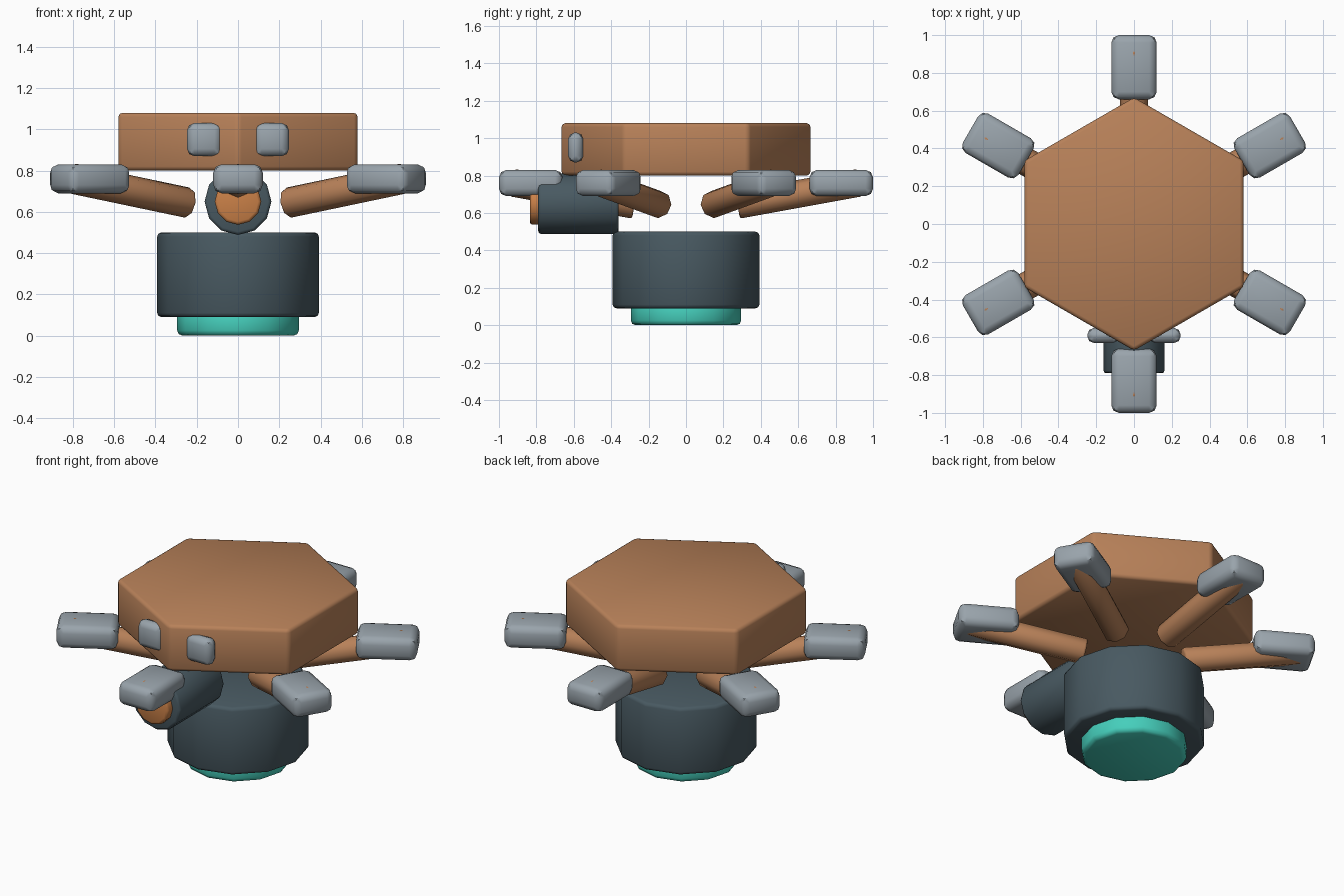
import bpy
import math
from mathutils import Vector

cube = bpy.data.objects.get("Cube")
if cube:
    bpy.data.objects.remove(cube, do_unlink=True)


def material(name, rgb):
    m = bpy.data.materials.new(name)
    m.use_nodes = True
    m.diffuse_color = (*rgb, 1)
    m.node_tree.nodes["Principled BSDF"].inputs["Base Color"].default_value = (*rgb, 1)
    return m


COPPER = material("copper brown", (0.48, 0.22, 0.10))
STEEL = material("steel grey", (0.32, 0.37, 0.41))
SLATE = material("dark slate", (0.065, 0.10, 0.12))
TEAL = material("teal glow", (0.06, 0.62, 0.50))
ORANGE = material("orange lens", (0.60, 0.22, 0.065))


def finish(name, mat, bevel):
    """Name, colour, bevel and shade the newly added object."""
    ob = bpy.context.object
    ob.name = name
    ob.data.materials.append(mat)
    bpy.ops.object.transform_apply(location=False, rotation=False, scale=True)
    mod = ob.modifiers.new("soft edges", "BEVEL")
    mod.width = bevel
    mod.segments = 2
    mod.limit_method = "ANGLE"
    mod.angle_limit = math.radians(50)
    bpy.ops.object.modifier_apply(modifier=mod.name)
    bpy.ops.object.shade_smooth_by_angle(angle=math.radians(46))
    return ob


def rod(name, start, end, radius, sides, mat, bevel):
    """Cylinder running from start to end."""
    a, b = Vector(start), Vector(end)
    d = b - a
    bpy.ops.mesh.primitive_cylinder_add(vertices=sides, radius=radius, depth=d.length,
                                        location=(a + b) / 2)
    if abs(d.normalized().z) < 0.99:
        bpy.context.object.rotation_euler = d.to_track_quat("Z", "Y").to_euler()
    return finish(name, mat, bevel)


def box(name, centre, size, mat, bevel, turn=0):
    bpy.ops.mesh.primitive_cube_add(size=1, location=centre, rotation=(0, 0, turn))
    bpy.context.object.scale = size
    return finish(name, mat, bevel)


# Hexagonal top body
rod("hex_body", (0, 0, 0.80), (0, 0, 1.08), 0.67, 6, COPPER, 0.02)

# Lower drum with glowing base
rod("lower_drum", (0, 0, 0.09), (0, 0, 0.50), 0.392, 12, SLATE, 0.02)
rod("glowing_base", (0, 0, 0), (0, 0, 0.12), 0.295, 12, TEAL, 0.025)

# Front barrel and its lens
rod("front_barrel", (0, -0.36, 0.65), (0, -0.79, 0.65), 0.162, 12, SLATE, 0.015)
rod("front_lens", (0, -0.72, 0.65), (0, -0.835, 0.65), 0.113, 12, ORANGE, 0.015)

# Two eye plates on the front corner
for side, label in ((1, "left"), (-1, "right")):
    box(label + "_eye_plate", (side * 0.163, -0.59, 0.95), (0.168, 0.08, 0.16), STEEL, 0.035)

# Six radial arms, each ending in a rounded foot
for i in range(6):
    angle = math.radians(30 + 60 * i)
    c, s = math.cos(angle), math.sin(angle)
    rod(f"arm_{i + 1}", (0.275 * c, 0.275 * s, 0.643), (0.93 * c, 0.93 * s, 0.762),
        0.074, 8, COPPER, 0.012)
    box(f"foot_{i + 1}", (0.83 * c, 0.83 * s, 0.76), (0.34, 0.24, 0.14), STEEL, 0.04, angle)
